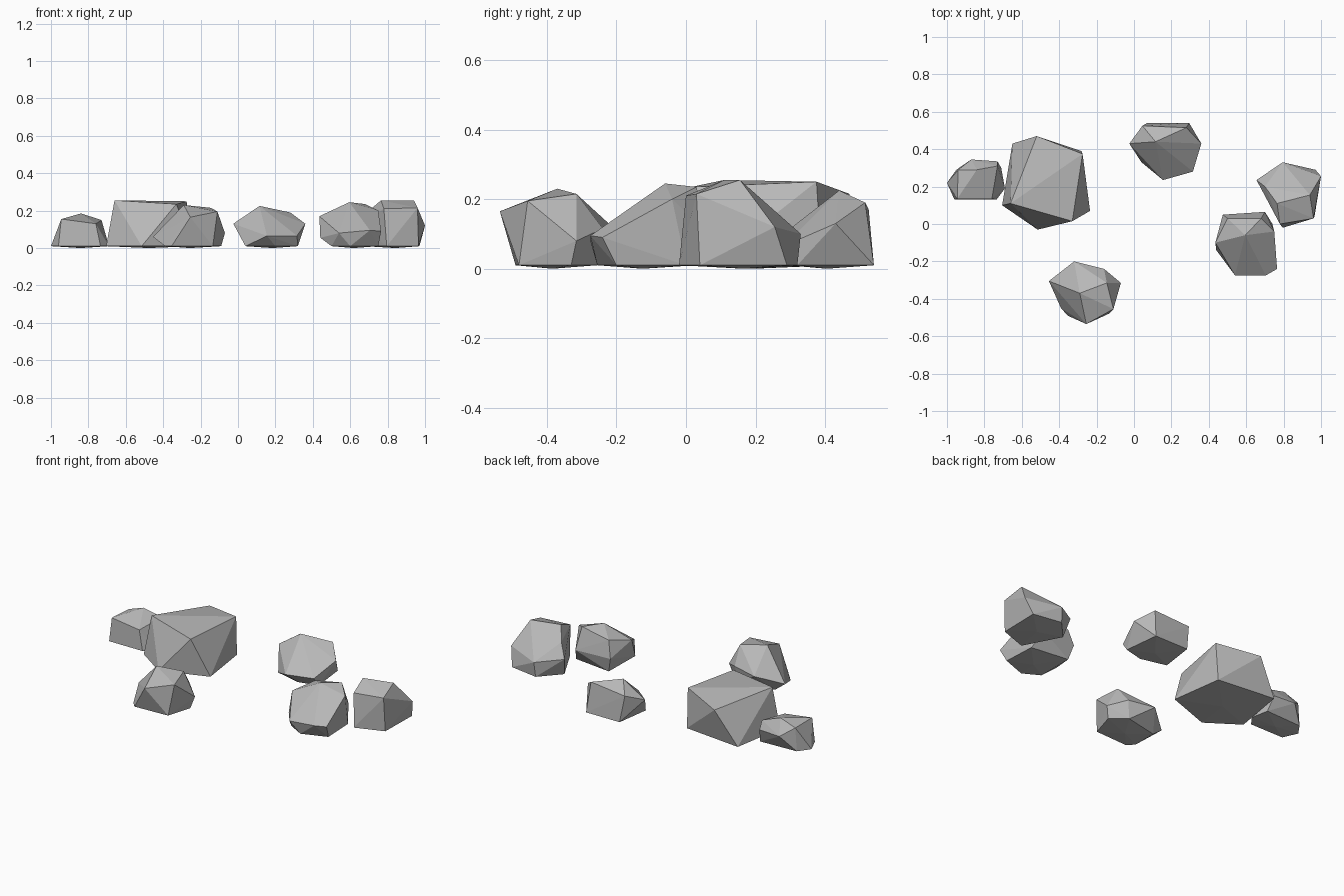
import bpy
import bmesh
import math
from mathutils import Vector

default_cube = bpy.data.objects.get("Cube")
if default_cube:
    bpy.data.objects.remove(default_cube, do_unlink=True)

# One stone colour for every rock
stone = bpy.data.materials.new("stone_grey")
stone.use_nodes = True
colour = (0.48, 0.48, 0.48, 1)
stone.diffuse_color = colour
shader = next(n for n in stone.node_tree.nodes if n.type == 'BSDF_PRINCIPLED')
shader.inputs["Base Color"].default_value = colour
shader.inputs["Roughness"].default_value = 0.9

BASE_HEIGHT = 0.01


def rock(name, footprint, corners):
    """Faceted boulder: hull of a ground footprint and its upper corners."""
    ground = [Vector((x, y, BASE_HEIGHT)) for x, y in footprint]
    # shallow belly so that the stone rests on the ground
    belly = sum(ground, Vector()) / len(ground)
    belly.z = 0
    bm = bmesh.new()
    for point in ground + [belly] + [Vector(c) for c in corners]:
        bm.verts.new(point)
    hull = bmesh.ops.convex_hull(bm, input=bm.verts[:])
    unused = {g for g in hull["geom_interior"] + hull["geom_unused"]
              if isinstance(g, bmesh.types.BMVert)}
    bmesh.ops.delete(bm, geom=list(unused), context='VERTS')
    # merge nearly flat triangles into broad facets
    bmesh.ops.dissolve_limit(bm, angle_limit=math.radians(2),
                             verts=bm.verts[:], edges=bm.edges[:])
    bmesh.ops.recalc_face_normals(bm, faces=bm.faces[:])
    mesh = bpy.data.meshes.new(name)
    bm.to_mesh(mesh)
    bm.free()
    mesh.materials.append(stone)
    obj = bpy.data.objects.new(name, mesh)
    bpy.context.collection.objects.link(obj)
    return obj


# Small rock on the far right-hand side
rock("small_rock",
     [(-1, .22), (-.96, .13), (-.735, .13), (-.69, .19), (-.71, .3), (-.95, .29)],
     [(-.945, .135, .155), (-.76, .135, .13), (-.84, .29, .185),
      (-.73, .31, .15), (-.94, .29, .15), (-.87, .345, .1), (-.73, .335, .1)])

# Large slab with a broad sloping top
rock("large_rock",
     [(-.705, .1), (-.65, .43), (-.28, .39), (-.235, .07), (-.515, -.03)],
     [(-.66, .11, .255), (-.52, .47, .215), (-.275, .375, .25), (-.33, .015, .235)])

# Rock nearest the front
rock("front_rock",
     [(-.355, -.49), (-.135, -.48), (-.09, -.33), (-.18, -.255), (-.39, -.3), (-.39, -.45)],
     [(-.255, -.535, .165), (-.11, -.455, .195), (-.29, -.37, .23),
      (-.145, -.315, .215), (-.16, -.24, .115), (-.07, -.315, .08),
      (-.32, -.2, .11), (-.455, -.305, .06)])

# Rock at the back
rock("back_rock",
     [(.07, .54), (.295, .54), (.32, .32), (.2, .29), (.04, .33)],
     [(.115, .44, .225), (.28, .515, .19), (.045, .525, .17),
      (-.025, .43, .13), (.36, .43, .13), (.155, .235, .065), (.315, .28, .065)])

# Pair of rocks leaning together on the left-hand side
rock("outer_left_rock",
     [(.795, -.02), (.965, .04), (.97, .29), (.79, .32), (.68, .2)],
     [(.765, .11, .255), (.94, .155, .255), (.78, 0, .21), (.96, .03, .215),
      (.655, .235, .12), (.795, .33, .1), (1, .255, .12), (.7, .2, .2)])

rock("inner_left_rock",
     [(.5, -.2), (.6, -.255), (.75, -.2), (.74, 0), (.5, .03)],
     [(.435, -.1, .17), (.595, -.06, .245), (.68, .03, .235), (.5, .03, .2),
      (.75, -.04, .2), (.54, -.275, .08), (.705, -.275, .095), (.765, -.24, .09),
      (.475, .05, .1), (.7, .065, .1), (.44, -.14, .055)])
